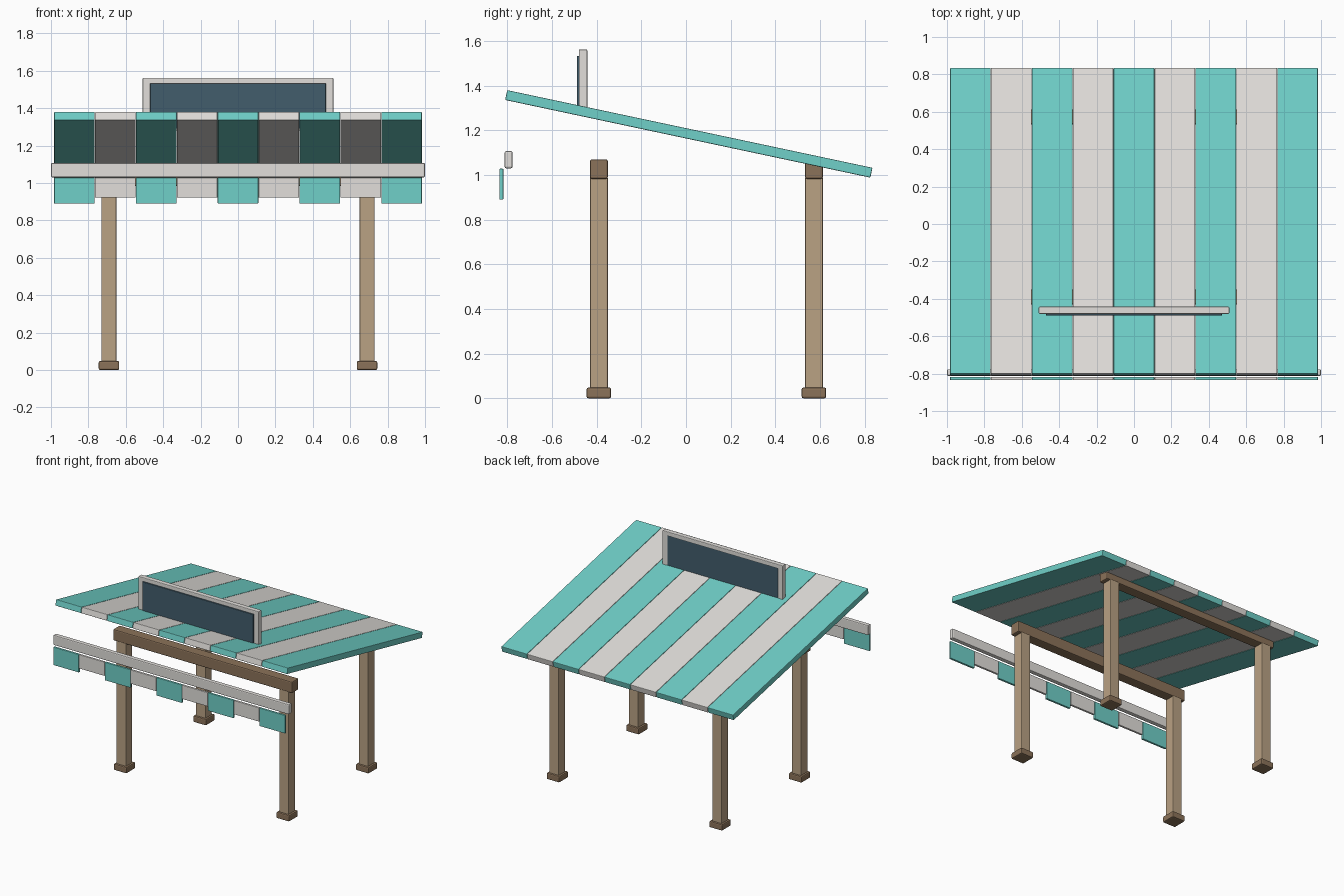
import bpy
import math
from mathutils import Matrix

if "Cube" in bpy.data.objects:
    bpy.data.objects.remove(bpy.data.objects["Cube"])


def material(name, rgb):
    m = bpy.data.materials.new(name)
    m.diffuse_color = (*rgb, 1.0)
    m.use_nodes = True
    m.node_tree.nodes["Principled BSDF"].inputs["Base Color"].default_value = m.diffuse_color
    return m


TEAL = material("teal", (0.16, 0.63, 0.58))
WHITE = material("off_white", (0.76, 0.74, 0.71))
WOOD = material("light_wood", (0.49, 0.36, 0.23))
DARK_WOOD = material("dark_wood", (0.26, 0.17, 0.10))
NAVY = material("slate_blue", (0.055, 0.11, 0.15))


def box(name, lo, hi, mat, bevel=0.005):
    """Bevelled box between two opposite corners."""
    size = [b - a for a, b in zip(lo, hi)]
    centre = [(a + b) / 2 for a, b in zip(lo, hi)]
    bpy.ops.mesh.primitive_cube_add(size=1, location=centre)
    ob = bpy.context.object
    ob.name = name
    ob.data.transform(Matrix.Diagonal((*size, 1)))
    ob.data.materials.append(mat)
    mod = ob.modifiers.new("bevel", "BEVEL")
    mod.width = bevel
    mod.segments = 2
    return ob


# Four posts with feet, and a cross beam on each pair
for label, y in (("front", -0.39), ("back", 0.573)):
    for side, x in (("left", -0.69), ("right", 0.69)):
        box(f"{label}_{side}_post", (x - 0.04, y - 0.04, 0.02),
            (x + 0.04, y + 0.04, 0.99), WOOD)
        box(f"{label}_{side}_foot", (x - 0.055, y - 0.055, 0),
            (x + 0.055, y + 0.055, 0.048), DARK_WOOD, 0.008)
    box(f"{label}_cross_beam", (-0.76, y - 0.04, 0.983),
        (0.76, y + 0.04, 1.07), DARK_WOOD, 0.008)

# Striped sloping roof, and the hanging valance flaps
PITCH, HALF = 0.2187, 0.1085
for i in range(9):
    x = (i - 4) * PITCH
    mat = WHITE if i % 2 else TEAL
    roof = box(f"roof_stripe_{i + 1}", (x - HALF, -0.836, -0.0225),
               (x + HALF, 0.836, 0.0225), mat, 0.004)
    roof.location = (x, 0.0125, 1.184)
    roof.rotation_euler.x = math.radians(-12)
    bottom = 0.922 if i % 2 else 0.89
    box(f"valance_flap_{i + 1}", (x - HALF, -0.835, bottom),
        (x + HALF, -0.818, 1.028), mat, 0.003)

# Fascia rail above the valance
box("fascia_rail", (-1.0, -0.812, 1.03), (1.0, -0.777, 1.107), WHITE, 0.007)

# Sign board on the roof: frame bars around a dark panel
Y0, Y1 = -0.48, -0.442
box("sign_panel", (-0.47, -0.489, 1.29), (0.47, -0.444, 1.533), NAVY, 0.003)
box("sign_frame_top", (-0.51, Y0, 1.53), (0.51, Y1, 1.562), WHITE)
box("sign_frame_bottom", (-0.468, Y0, 1.28), (0.468, Y1, 1.303), WHITE)
for side, s in (("left", -1), ("right", 1)):
    a, b = sorted((s * 0.468, s * 0.51))
    box(f"sign_frame_{side}", (a, Y0, 1.28), (b, Y1, 1.54), WHITE)
